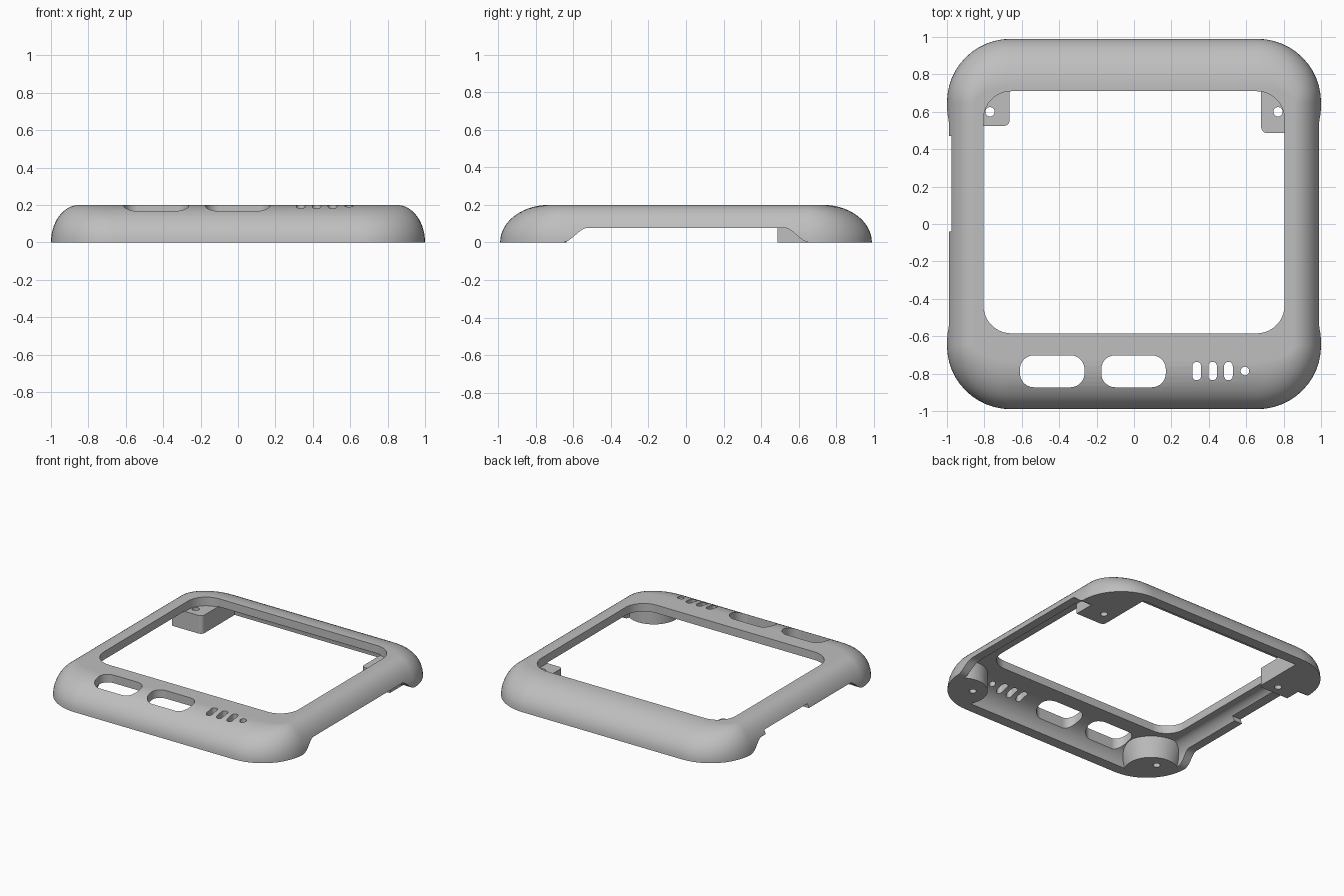
import bpy, bmesh, math
from mathutils import Matrix

cube = bpy.data.objects.get("Cube")
if cube:
    bpy.data.objects.remove(cube, do_unlink=True)

grey = bpy.data.materials.new("plain grey")
grey.use_nodes = True
colour = (0.52, 0.52, 0.52, 1)
grey.diffuse_color = colour
grey.node_tree.nodes["Principled BSDF"].inputs["Base Color"].default_value = colour


def rounded(x0, x1, y0, y1, rx, ry, n=12):
    """Outline of a rectangle with elliptical corners."""
    corners = ((x1 - rx, y1 - ry), (x0 + rx, y1 - ry), (x0 + rx, y0 + ry), (x1 - rx, y0 + ry))
    pts = []
    for k, (cx, cy) in enumerate(corners):
        for i in range(n + 1):
            a = (k + i / n) * math.pi / 2
            pts.append((cx + rx * math.cos(a), cy + ry * math.sin(a)))
    return pts


def loft(name, loops):
    """Closed solid through a stack of matching loops."""
    bm = bmesh.new()
    rings = [[bm.verts.new(p) for p in loop] for loop in loops]
    n = len(rings[0])
    for a, b in zip(rings, rings[1:]):
        for i in range(n):
            j = (i + 1) % n
            bm.faces.new((a[i], a[j], b[j], b[i]))
    bm.faces.new(rings[0][::-1])
    bm.faces.new(rings[-1])
    bmesh.ops.remove_doubles(bm, verts=bm.verts[:], dist=0.0001)
    bmesh.ops.recalc_face_normals(bm, faces=bm.faces[:])
    me = bpy.data.meshes.new(name)
    bm.to_mesh(me)
    bm.free()
    me.materials.append(grey)
    ob = bpy.data.objects.new(name, me)
    bpy.context.collection.objects.link(ob)
    return ob


def prism(name, outline, z0, z1):
    return loft(name, [[(x, y, z) for x, y in outline] for z in (z0, z1)])


def block(name, x0, x1, y0, y1, r, z0, z1, n=10):
    return prism(name, rounded(x0, x1, y0, y1, r, r, n), z0, z1)


def cone(name, x, y, r0, r1, z0, z1):
    return loft(name, [[(px, py, z) for px, py in rounded(x - r, x + r, y - r, y + r, r, r, 10)]
                       for r, z in ((r0, z0), (r1, z1))])


def dome(name, hx, hy, rx, ry, ax, ay, height, skirt=0, steps=14):
    """Rounded rectangle whose walls curl inwards as quarter ellipses."""
    loops = []
    if skirt:
        loops.append([(x, y, -skirt) for x, y in rounded(-hx, hx, -hy, hy, rx, ry)])
    for s in range(steps + 1):
        t = s / steps * math.pi / 2
        dx, dy = ax * (1 - math.cos(t)), ay * (1 - math.cos(t))
        outline = rounded(dx - hx, hx - dx, dy - hy, hy - dy, rx - dx, ry - dy)
        loops.append([(x, y, height * math.sin(t)) for x, y in outline])
    return loft(name, loops)


def subtract(ob, cutter):
    cutter.hide_render = True
    mod = ob.modifiers.new("cut", "BOOLEAN")
    mod.operation = "DIFFERENCE"
    mod.solver = "EXACT"
    mod.object = cutter
    bpy.context.view_layer.objects.active = ob
    bpy.ops.object.modifier_apply(modifier=mod.name)
    bpy.data.objects.remove(cutter, do_unlink=True)


# Outer shell, and the hollow under it
frame = dome("bezel_frame", 1, 0.99, 0.34, 0.34, 0.15, 0.26, 0.2)
cavity = dome("cavity", 0.94, 0.91, 0.28, 0.26, 0.1, 0.18, 0.14, skirt=0.05)

# Screw bosses are left standing in the hollow's corners
subtract(cavity, block("back_right_boss", -1.2, -0.665, 0.525, 1.2, 0.03, -0.1, 0.3))
subtract(cavity, block("back_left_boss", 0.68, 1.2, 0.487, 1.2, 0.03, -0.1, 0.3))
subtract(cavity, cone("front_right_boss", -0.84, -0.82, 0.15, 0.25, -0.1, 0.2))
subtract(cavity, cone("front_left_boss", 0.84, -0.82, 0.18, 0.18, -0.1, 0.2))
subtract(frame, cavity)

# Screen window
subtract(frame, block("window", -0.805, 0.805, -0.585, 0.71, 0.15, 0.135, 0.3))

# Large button slots, small vents and a pinhole
for x in (-0.4375, -0.0025):
    subtract(frame, block("button_slot", x - 0.1725, x + 0.1725, -0.873, -0.702, 0.075, 0.04, 0.3))
for x in (0.335, 0.42, 0.505):
    subtract(frame, block("vent", x - 0.023, x + 0.023, -0.835, -0.737, 0.0225, 0.04, 0.3))
subtract(frame, cone("pinhole", 0.593, -0.786, 0.023, 0.023, 0.04, 0.3))

# Raised lower edge along both sides, with S-shaped ends
curve = []
for i in range(13):
    u = i / 12
    curve.append((0.66 - 0.14 * u, 0.078 * (1 - math.cos(math.pi * u)) / 2))
profile = [(0.66, -0.1)] + curve
profile += [(-y, z) for y, z in reversed(profile)]
for x0, x1 in ((0.915, 1.1), (-1.1, -0.915)):
    subtract(frame, loft("side_relief", [[(x, y, z) for y, z in profile] for x in (x0, x1)]))
subtract(frame, block("side_notch", -1.1, -0.9, -0.04, 0.47, 0.01, -0.1, 0.108, 2))

# Screw holes: open at the back, blind at the front
for x, y, top in ((0.77, 0.6, 0.17), (-0.77, 0.6, 0.17), (0.78, -0.77, 0.1), (-0.82, -0.74, 0.1)):
    subtract(frame, cone("screw_hole", x, y, 0.025, 0.025, -0.1, top))

# Smooth shading with crisp edges
bpy.ops.object.select_all(action="DESELECT")
frame.select_set(True)
bpy.context.view_layer.objects.active = frame
bpy.ops.object.shade_smooth_by_angle(angle=math.radians(30))
normals = frame.modifiers.new("weighted_normals", "WEIGHTED_NORMAL")
normals.keep_sharp = True
